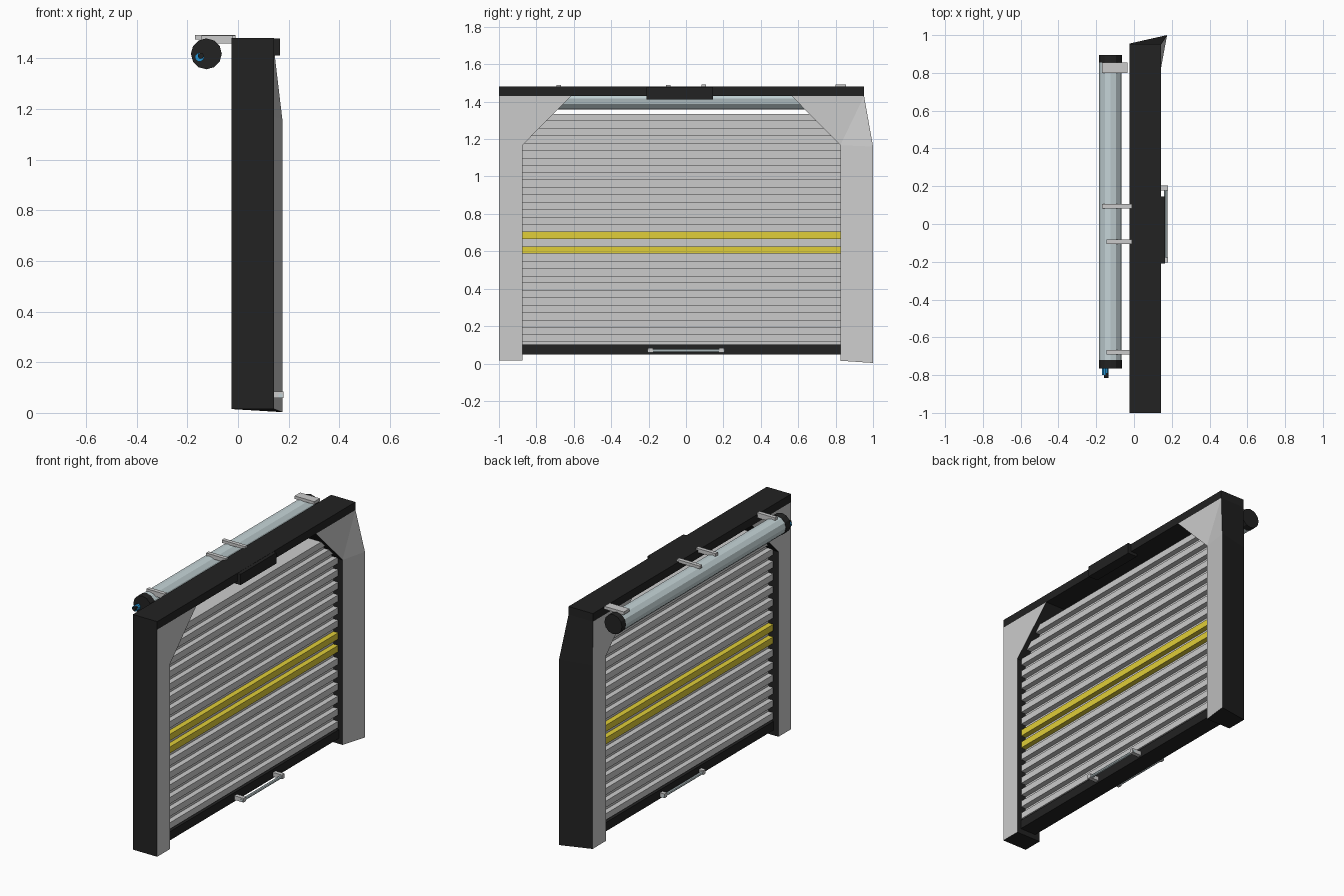
import bpy, bmesh
from math import pi
from mathutils import Matrix

if "Cube" in bpy.data.objects:
    bpy.data.objects.remove(bpy.data.objects["Cube"])


def mat(name, rgb):
    m = bpy.data.materials.new(name)
    m.diffuse_color = (*rgb, 1)
    m.use_nodes = True
    m.node_tree.nodes["Principled BSDF"].inputs["Base Color"].default_value = m.diffuse_color
    return m


BLACK = mat("black", (0.016, 0.016, 0.016))
YELLOW = mat("yellow", (0.75, 0.62, 0.04))
STEEL = mat("pale_steel", (0.55, 0.65, 0.67))
BLUE = mat("blue", (0.02, 0.30, 0.65))


def finish(name, bm, *mats):
    bmesh.ops.recalc_face_normals(bm, faces=bm.faces)
    me = bpy.data.meshes.new(name)
    bm.to_mesh(me)
    bm.free()
    for m in mats:
        me.materials.append(m)
    ob = bpy.data.objects.new(name, me)
    bpy.context.collection.objects.link(ob)
    return ob


def box(name, x, y, z, m=None):
    bm = bmesh.new()
    size = [b - a for a, b in (x, y, z)]
    mid = [(a + b) / 2 for a, b in (x, y, z)]
    bmesh.ops.create_cube(bm, size=1, matrix=Matrix.Translation(mid) @ Matrix.Diagonal((*size, 1)))
    return finish(name, bm, *([m] if m else []))


def rod(name, x, z, r, y, sides, m=None):
    """Cylinder running along y."""
    bm = bmesh.new()
    bmesh.ops.create_cone(bm, cap_ends=True, segments=sides, radius1=r, radius2=r, depth=y[1] - y[0],
                          matrix=Matrix.Translation((x, sum(y) / 2, z)) @ Matrix.Rotation(pi / 2, 4, 'X'))
    return finish(name, bm, *([m] if m else []))


def post(name, front, back):
    """Side post with corner gusset: grey front and back, black edges."""
    bm = bmesh.new()
    f = [bm.verts.new(p) for p in front]
    b = [bm.verts.new(p) for p in back]
    # points: inner foot, inner knee, gusset tip, outer top, outer shoulder, outer foot
    for v in (f, b):
        for loop in ((0, 1, 4, 5), (1, 3, 4), (1, 2, 3)):
            bm.faces.new([v[i] for i in loop])
    for i in range(6):
        j = (i + 1) % 6
        bm.faces.new((f[i], f[j], b[j], b[i])).material_index = 1
    grey = mat("grey", (0.8, 0.8, 0.8)) if "grey" not in bpy.data.materials else bpy.data.materials["grey"]
    return finish(name, bm, grey, BLACK)


XB, XF = -0.025, 0.143

# Straight post, and the far post with its flared outer front corner
left = [(-0.875, 0.015), (-0.875, 1.167), (-0.615, 1.43), (-1, 1.43), (-1, 1.16), (-1, 0.015)]
post("left_post", [(XF, *p) for p in left], [(XB, *p) for p in left])
inner = [(0.825, 0.015), (0.825, 1.167), (0.565, 1.43), (0.952, 1.43)]
post("right_post",
     [(XF, *p) for p in inner] + [(0.175, 1, 1.16), (0.175, 1, 0.003)],
     [(XB, *p) for p in inner] + [(XB, 0.955, 1.16), (XB, 0.955, 0.015)])

# Lintel and its centre housing
box("lintel", (XB, XF), (-1, 0.952), (1.43, 1.48), BLACK)
box("lintel_housing", (0.10, 0.165), (-0.21, 0.145), (1.412, 1.479), BLACK)

# Shutter: thin core with raised slats, two of them yellow
DOOR = (-0.875, 0.825)
box("shutter_core", (0.045, 0.080), DOOR, (0.10, 1.33))
for i in range(16):
    z = 0.115 + i * 0.0787
    box(f"slat_{i:02d}", (0.012, 0.113), DOOR, (z, z + 0.0395), YELLOW if i in (6, 7) else None)
box("bottom_rail", (0.008, 0.117), DOOR, (0.048, 0.103), BLACK)

# Handles on both sides of the bottom rail
for side, x0, x1, bar, yc in (("front", 0.11, 0.18, 0.168, 0), ("back", -0.022, 0.02, -0.012, 0.04)):
    rod(f"{side}_handle_bar", bar, 0.068, 0.009, (yc - 0.205, yc + 0.205), 8, STEEL)
    for k, y in enumerate((-0.19, 0.19)):
        box(f"{side}_handle_mount_{k}", (x0, x1), (yc + y - 0.013, yc + y + 0.013), (0.058, 0.084))

# Roller drum behind the lintel, end caps and crank stub
DX, DZ = -0.125, 1.418
rod("roller_drum", DX, DZ, 0.059, (-0.725, 0.86), 12, STEEL)
rod("drum_cap_near", DX, DZ, 0.061, (-0.765, -0.72), 12, BLACK)
rod("drum_cap_far", DX, DZ, 0.061, (0.855, 0.895), 12, BLACK)
rod("crank_stub", -0.152, 1.405, 0.018, (-0.80, -0.76), 10, BLUE)
rod("crank_tip", -0.147, 1.41, 0.012, (-0.815, -0.79), 8, BLACK)

# Brackets joining the drum to the lintel
for k, (y, w, x0, x1, z0, z1) in enumerate((
        (0.828, 0.055, -0.17, -0.035, 1.474, 1.492),
        (0.095, 0.024, -0.17, -0.01, 1.474, 1.492),
        (-0.095, 0.024, -0.145, -0.01, 1.465, 1.490),
        (-0.68, 0.024, -0.145, -0.022, 1.458, 1.490))):
    box(f"drum_bracket_{k}", (x0, x1), (y - w / 2, y + w / 2), (z0, z1))
